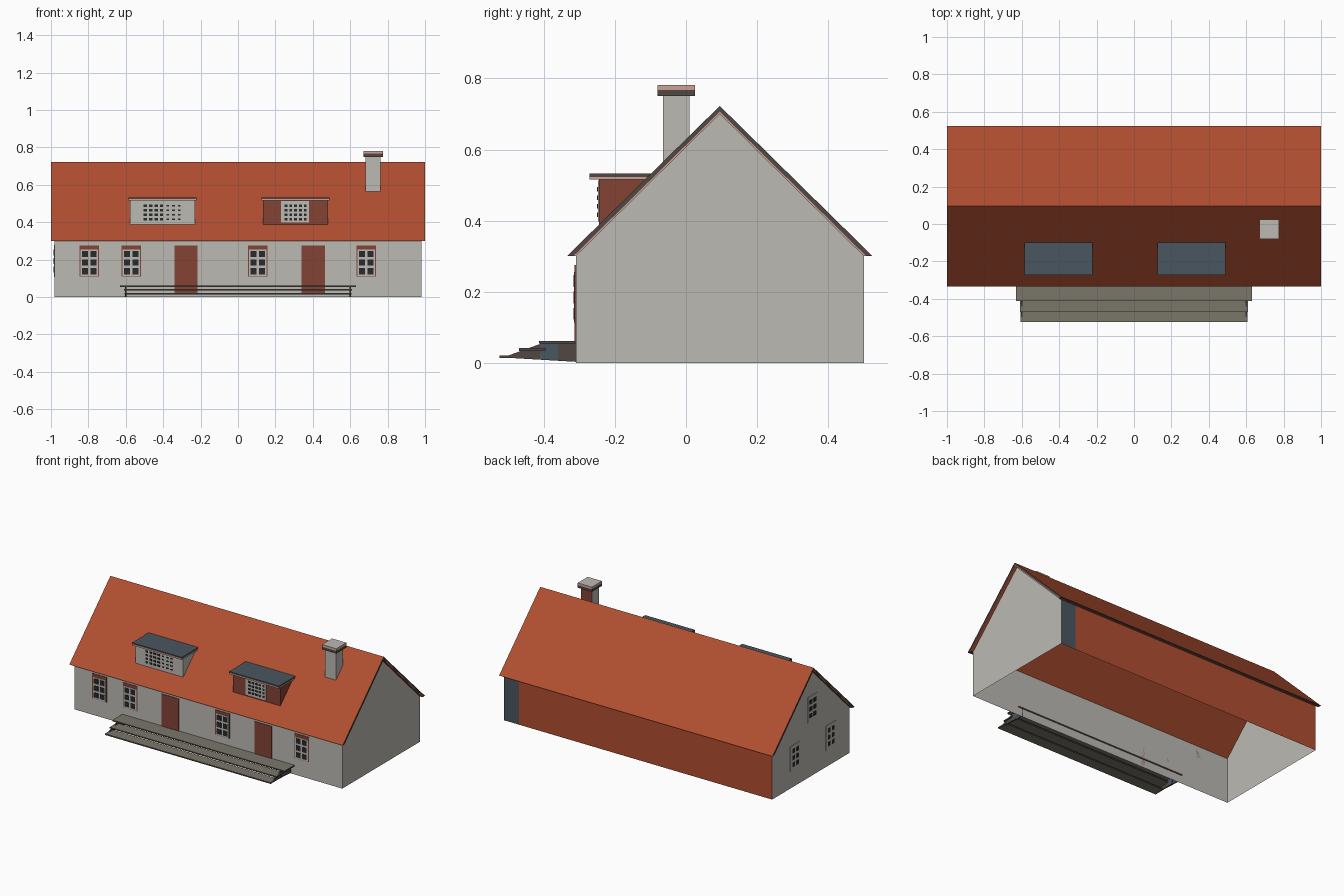
import bpy, bmesh

cube = bpy.data.objects.get("Cube")
if cube:
    bpy.data.objects.remove(cube)


def material(name, rgb):
    lin = [((c / 255 + 0.055) / 1.055) ** 2.4 for c in rgb] + [1.0]
    m = bpy.data.materials.new(name)
    m.use_nodes = True
    m.diffuse_color = lin
    m.node_tree.nodes["Principled BSDF"].inputs["Base Color"].default_value = lin
    return m


PLASTER = material("pale plaster", (188, 186, 180))
TILE = material("orange roof tile", (176, 78, 48))
BRICK = material("red brown paint", (132, 67, 53))
SLATE = material("blue grey slate", (74, 86, 96))
GLASS = material("dark glass", (40, 41, 43))
STONE = material("taupe stone", (122, 118, 106))
BROWN = material("dark brown trim", (80, 71, 67))
PINK = material("pale pink trim", (204, 162, 152))


def finish(name, bm, mats, rule=None):
    """Turn a bmesh into an object; rule(normal, centre) picks a material slot."""
    bm.normal_update()
    if rule:
        for f in bm.faces:
            f.material_index = rule(f.normal, f.calc_center_median())
    mesh = bpy.data.meshes.new(name)
    bm.to_mesh(mesh)
    bm.free()
    for m in mats:
        mesh.materials.append(m)
    ob = bpy.data.objects.new(name, mesh)
    bpy.context.collection.objects.link(ob)
    return ob


def prism(name, profile, x0, x1, mats, rule=None):
    """Extrude a (y, z) profile along x."""
    bm = bmesh.new()
    face = bm.faces.new([bm.verts.new((x0, y, z)) for y, z in profile])
    new = bmesh.ops.extrude_face_region(bm, geom=[face])["geom"]
    bmesh.ops.translate(bm, vec=(x1 - x0, 0, 0),
                        verts=[v for v in new if isinstance(v, bmesh.types.BMVert)])
    bmesh.ops.recalc_face_normals(bm, faces=bm.faces)
    return finish(name, bm, mats, rule)


def boxes(name, spans, mats, rule=None):
    """One object of boxes, each given as x, y and z spans."""
    bm = bmesh.new()
    for span in spans:
        verts = bmesh.ops.create_cube(bm, size=1)["verts"]
        for v in verts:
            v.co = [(a + b) / 2 + c * (b - a) for c, (a, b) in zip(v.co, span)]
    return finish(name, bm, mats, rule)


def plate(wall, u, z, w, h, d0, d1):
    """Box spans of a plate on a wall; wall is (axis, position), outward is negative."""
    axis, pos = wall
    along, out = (u - w / 2, u + w / 2), (pos - d1, pos - d0)
    up = (z - h / 2, z + h / 2)
    return (along, out, up) if axis == "y" else (out, along, up)


def panes(name, wall, u, z, w, h, cols, rows, bar, d):
    """A grid of small glass panes separated by bars."""
    cw, ch = w / cols, h / rows
    spans = [plate(wall, u - w / 2 + (i + 0.5) * cw, z - h / 2 + (j + 0.5) * ch,
                   cw - bar, ch - bar, d, d + 0.002)
             for i in range(cols) for j in range(rows)]
    boxes(name, spans, [GLASS])


# House shell: open underneath, with a slate strip on the back wall
WX, YF, YB, YR, EAVE, RIDGE = 0.98, -0.31, 0.50, 0.095, 0.30, 0.70
STRIP = 0.87
bm = bmesh.new()


def wall_face(*pts):
    return bm.faces.new([bm.verts.new(p) for p in pts])


wall_face((-WX, YF, 0), (WX, YF, 0), (WX, YF, EAVE), (-WX, YF, EAVE))
gable = [(YF, 0), (YB, 0), (YB, EAVE), (YR, RIDGE), (YF, EAVE)]
wall_face(*[(WX, y, z) for y, z in gable])
wall_face(*[(-WX, y, z) for y, z in reversed(gable)])
for a, b in ((-WX, STRIP), (STRIP, WX)):
    wall_face((b, YB, 0), (a, YB, 0), (a, YB, EAVE), (b, YB, EAVE))
finish("walls", bm, [PLASTER, TILE, SLATE],
       lambda n, c: 0 if n.y < 0.5 else (2 if c.x > STRIP else 1))


# Roof: a tiled chevron with dark edges over a thin pale lining
def chevron(outer, inner):
    """Roof profile between two outward offsets from the walls."""
    return [(YF - outer, EAVE), (YR, RIDGE + outer * 0.9), (YB + outer, EAVE),
            (YB + inner, EAVE), (YR, RIDGE + inner * 0.9), (YF - inner, EAVE)]


prism("roof", chevron(0.025, 0.007), -1, 1, [TILE, BROWN],
      lambda n, c: 0 if 0.3 < abs(n.z) < 0.9 else 1)
prism("roof_lining", chevron(0.007, 0), -0.998, 0.998, [TILE, PINK],
      lambda n, c: 0 if abs(n.z) > 0.3 else 1)

# Doors
FRONT, LEFT_GABLE = ("y", YF), ("x", -WX)
for name, x in (("left", 0.402), ("right", -0.278)):
    boxes(name + "_door", [plate(FRONT, x, 0.147, 0.125, 0.255, 0, 0.004)], [BRICK])

# Front windows: painted surround, pale casement, glass panes
for i, x in enumerate((-0.795, -0.57, 0.105, 0.685)):
    name = f"front_window_{i + 1}"
    boxes(name + "_surround", [plate(FRONT, x, 0.193, 0.105, 0.165, 0, 0.003)], [BRICK])
    boxes(name + "_casement", [plate(FRONT, x, 0.184, 0.094, 0.142, 0.003, 0.005)], [PLASTER])
    panes(name + "_glass", FRONT, x, 0.184, 0.09, 0.138, 2, 3, 0.013, 0.005)

# Gable windows
for name, y, z in (("back", 0.26, 0.195), ("front", -0.11, 0.19), ("attic", 0.08, 0.45)):
    boxes(name + "_gable_casement", [plate(LEFT_GABLE, y, z, 0.105, 0.165, 0, 0.004)], [PLASTER])
    panes(name + "_gable_glass", LEFT_GABLE, y, z, 0.085, 0.135, 2, 3, 0.018, 0.004)

# Dormers: wedge body running back into the roof under a flat slate top
DORMER_Y = -0.245
DORMER = ("y", DORMER_Y)
body = [(DORMER_Y, 0.387), (DORMER_Y, 0.517), (-0.11, 0.517)]
for name, x, paint in (("right", -0.403, PLASTER), ("left", 0.308, BRICK)):
    prism(name + "_dormer_body", body, x - 0.174, x + 0.174, [paint])
    for part, z0, z1, mats in (("soffit", 0.515, 0.523, [PINK]),
                               ("roof", 0.523, 0.532, [BROWN, SLATE])):
        prism(f"{name}_dormer_{part}",
              [(-0.272, z0), (-0.272, z1), (-0.096, z1), (-0.104, z0)],
              x - 0.182, x + 0.182, mats,
              (lambda n, c: 1 if n.z > 0.5 else 0) if part == "roof" else None)
panes("right_dormer_glass_a", DORMER, -0.452, 0.452, 0.115, 0.095, 4, 4, 0.011, 0.001)
panes("right_dormer_glass_b", DORMER, -0.345, 0.452, 0.09, 0.095, 3, 4, 0.016, 0.001)
boxes("left_dormer_casement", [plate(DORMER, 0.305, 0.455, 0.15, 0.115, 0, 0.003)], [PLASTER])
panes("left_dormer_glass", DORMER, 0.308, 0.452, 0.13, 0.095, 5, 4, 0.011, 0.003)

# Chimney with a two-band cap
boxes("chimney", [((0.682, 0.762), (-0.065, 0.01), (0.55, 0.752))], [PLASTER, BRICK],
      lambda n, c: 1 if n.y > 0.5 else 0)
cap = ((0.671, 0.775), (-0.08, 0.025))
boxes("chimney_cap_base", [(*cap, (0.75, 0.767))], [BROWN])
boxes("chimney_cap_top", [(*cap, (0.767, 0.782))], [PINK, PLASTER],
      lambda n, c: 1 if n.z > 0.5 else 0)

# Entrance steps: open treads on thin side plates
for name, half, y0, y1, z in (("top", 0.63, -0.413, -0.305, 0.058),
                              ("middle", 0.61, -0.47, -0.395, 0.038),
                              ("bottom", 0.607, -0.525, -0.452, 0.017)):
    boxes(name + "_tread", [((-half, half), (y0, y1), (z - 0.004, z + 0.004))], [STONE, BROWN],
          lambda n, c: 0 if abs(n.z) > 0.5 else 1)
for side, x in (("left", 0.6), ("right", -0.6)):
    prism(side + "_step_support",
          [(-0.515, 0.015), (YF, 0.003), (YF, 0.055), (-0.405, 0.055)],
          x - 0.003, x + 0.003, [BROWN])
    boxes(side + "_step_post",
          [((x - 0.005, x + 0.005), (-0.41, -0.36), (0.01, 0.054))], [SLATE])
